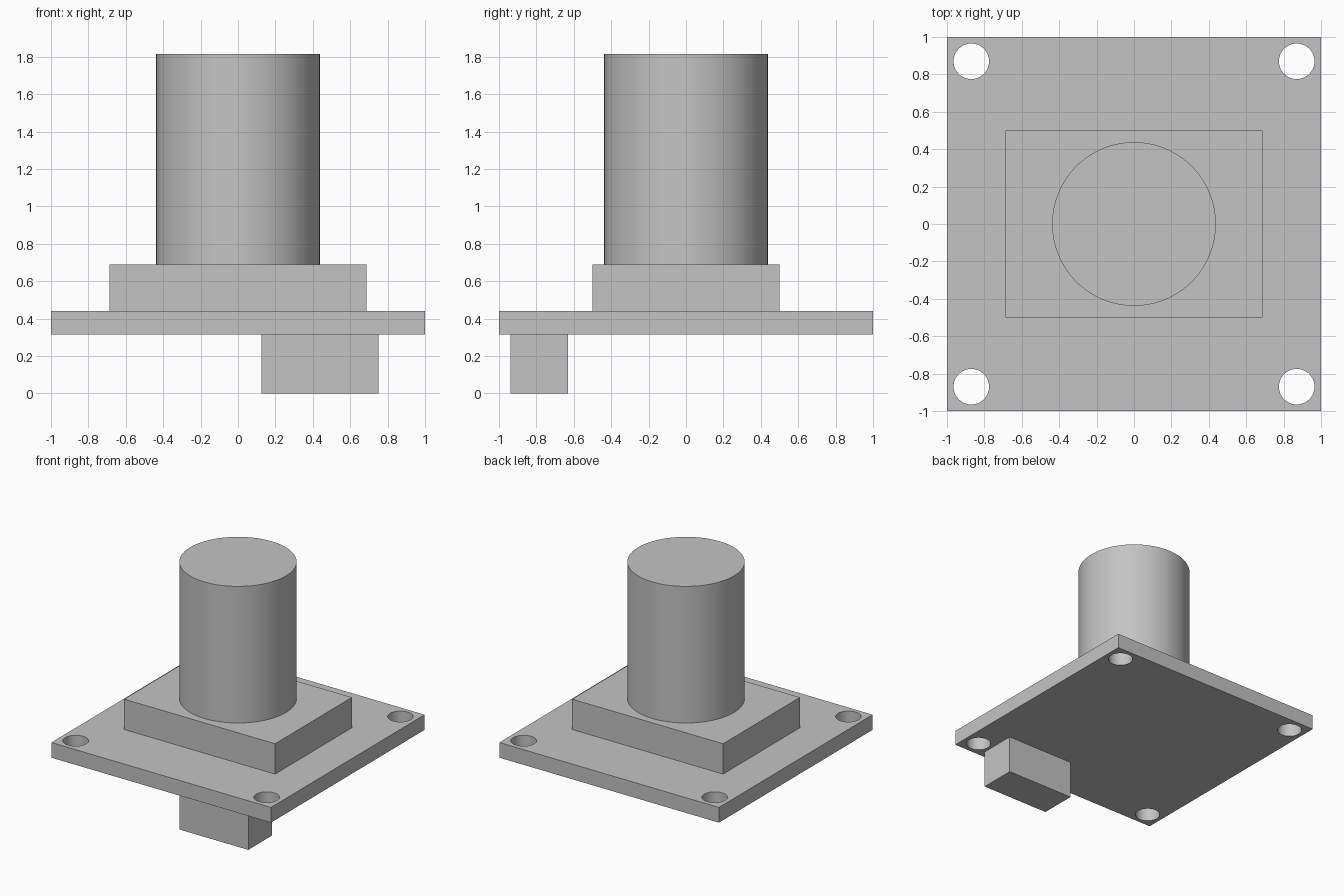
import bpy
import math

default = bpy.data.objects.get("Cube")
if default:
    bpy.data.objects.remove(default, do_unlink=True)

# Single plain grey for every part
grey = bpy.data.materials.new("plain_grey")
grey.use_nodes = True
colour = (0.55, 0.55, 0.55, 1)
grey.diffuse_color = colour
grey.node_tree.nodes["Principled BSDF"].inputs["Base Color"].default_value = colour


def finish(name):
    obj = bpy.context.object
    obj.name = name
    obj.data.materials.append(grey)
    return obj


def box(name, low, high):
    centre = [(a + b) / 2 for a, b in zip(low, high)]
    bpy.ops.mesh.primitive_cube_add(size=1, location=centre)
    bpy.context.object.scale = [b - a for a, b in zip(low, high)]
    bpy.ops.object.transform_apply(location=False, rotation=False, scale=True)
    return finish(name)


def cylinder(name, x, y, radius, bottom, top, sides):
    bpy.ops.mesh.primitive_cylinder_add(
        vertices=sides, radius=radius, depth=top - bottom,
        location=(x, y, (bottom + top) / 2))
    return finish(name)


def smooth(obj):
    bpy.ops.object.select_all(action="DESELECT")
    obj.select_set(True)
    bpy.context.view_layer.objects.active = obj
    bpy.ops.object.shade_smooth_by_angle(angle=math.radians(30))


PLATE_BOTTOM, PLATE_TOP, BLOCK_TOP = 0.315, 0.44, 0.69

# Square mounting plate with a hole through each corner
plate = box("mounting_plate", (-1, -1, PLATE_BOTTOM), (1, 1, PLATE_TOP))
for x in (-0.87, 0.87):
    for y in (-0.87, 0.87):
        cutter = cylinder("hole_cutter", x, y, 0.095, 0.2, 0.6, 48)
        cutter.hide_render = True
        hole = plate.modifiers.new("corner_hole", "BOOLEAN")
        hole.operation = "DIFFERENCE"
        hole.solver = "EXACT"
        hole.object = cutter
        bpy.context.view_layer.objects.active = plate
        bpy.ops.object.modifier_apply(modifier=hole.name)
        bpy.data.objects.remove(cutter, do_unlink=True)
smooth(plate)

# Raised block and the round barrel standing on it
box("holder_block", (-0.6875, -0.5, PLATE_TOP), (0.6875, 0.5, BLOCK_TOP))
smooth(cylinder("barrel", 0, 0, 0.4375, BLOCK_TOP, 1.815, 96))

# Connector under the front left of the plate
box("connector", (0.125, -0.9375, 0), (0.75, -0.63, PLATE_BOTTOM))
